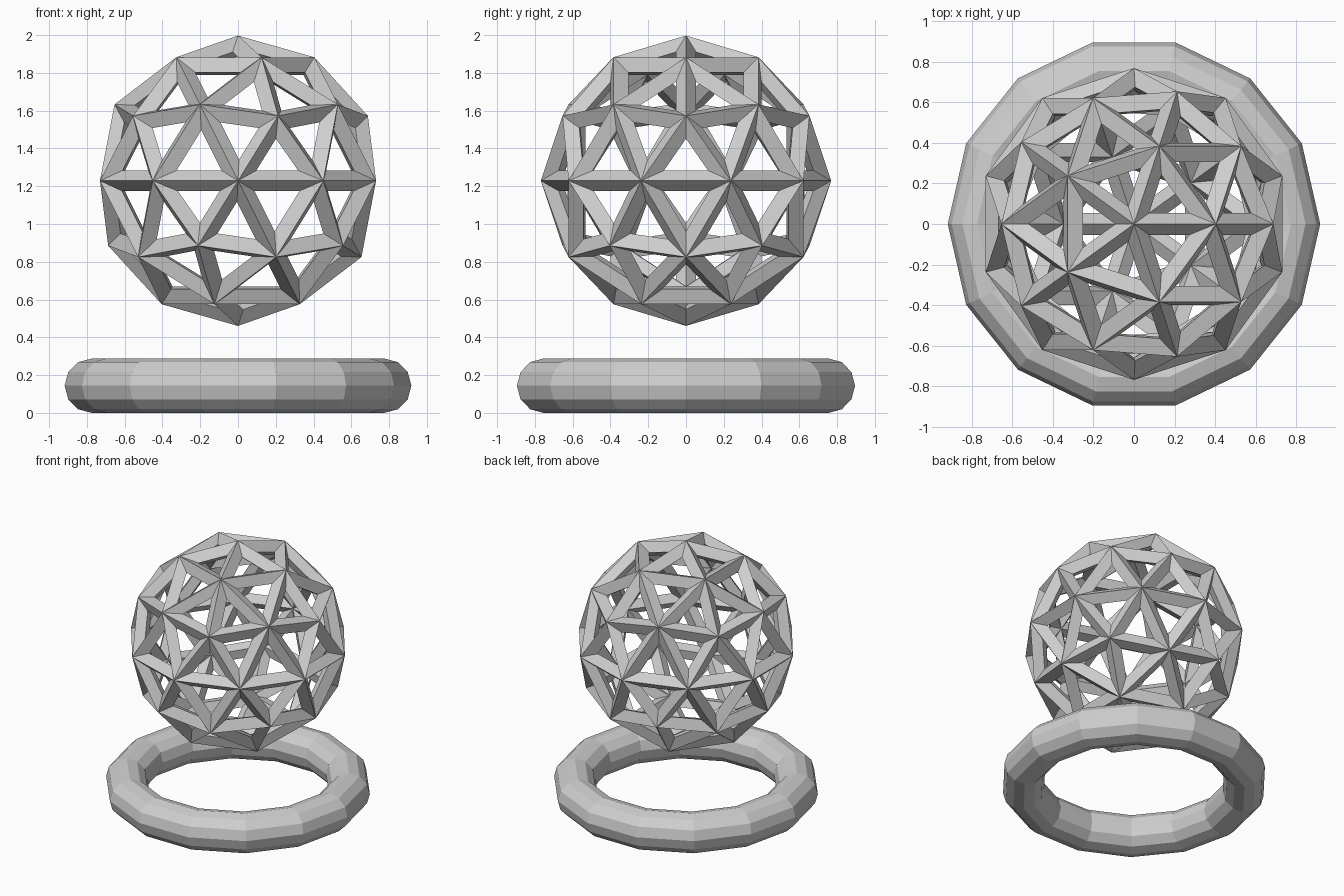
import bpy

# Remove the default cube
cube = bpy.data.objects.get("Cube")
if cube:
    bpy.data.objects.remove(cube, do_unlink=True)

# Single light grey material
GREY = (0.62, 0.62, 0.62, 1.0)
grey = bpy.data.materials.new("light_grey")
grey.use_nodes = True
grey.diffuse_color = GREY
for node in grey.node_tree.nodes:
    if node.type == 'BSDF_PRINCIPLED':
        node.inputs["Base Color"].default_value = GREY


def finish(name):
    """Name the new part, colour it and keep its faces flat."""
    part = bpy.context.active_object
    part.name = part.data.name = name
    part.data.materials.append(grey)
    for face in part.data.polygons:
        face.use_smooth = False
    return part


# Base ring: faceted torus resting on the floor
tube = 0.144
bpy.ops.mesh.primitive_torus_add(
    major_segments=14, minor_segments=12,
    major_radius=0.774, minor_radius=tube,
    location=(0, 0, tube))
finish("base_ring")

# Lattice ball: geodesic sphere turned into diamond-section struts
bpy.ops.mesh.primitive_ico_sphere_add(
    subdivisions=2, radius=0.7135, location=(0, 0, 1.229))
ball = finish("lattice_ball")
struts = ball.modifiers.new("struts", 'WIREFRAME')
struts.thickness = 0.11
struts.offset = 0.0
struts.use_even_offset = True
struts.use_replace = True
